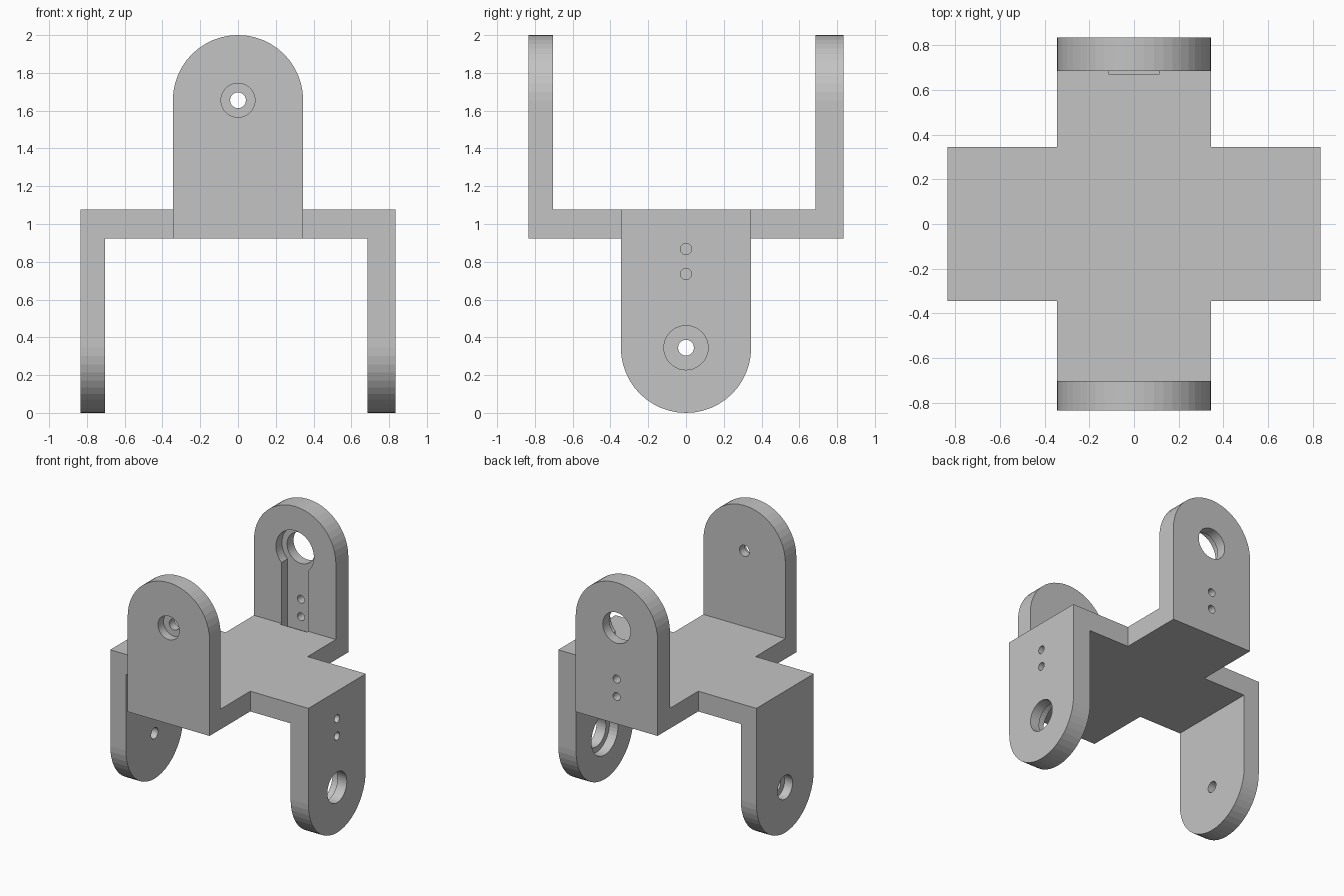
import bpy, bmesh
from math import pi, sin, cos, sqrt
from mathutils import Matrix, Vector

cube = bpy.data.objects.get("Cube")
if cube:
    bpy.data.objects.remove(cube, do_unlink=True)

HALF = 0.345                  # half width of every arm, and its end radius
REACH = 0.835                 # outer face of the arms
FLOOR, TOP = 0.924, 1.078     # plate
PIVOT = 1.655                 # height of the upper pivot axis

# Half turn about the diagonal x = y, z = 1: carries the upper yoke to the lower one
FLIP = (Matrix.Translation((0, 0, 1))
        @ Matrix.Rotation(pi, 4, Vector((1, 1, 0)) / sqrt(2))
        @ Matrix.Translation((0, 0, -1)))


def prism(name, outline, y0, y1, matrix=Matrix()):
    """Extrude an (x, z) outline from y0 to y1."""
    bm = bmesh.new()
    face = bm.faces.new([bm.verts.new((x, y0, z)) for x, z in outline])
    ext = bmesh.ops.extrude_face_region(bm, geom=[face])["geom"]
    verts = [v for v in ext if isinstance(v, bmesh.types.BMVert)]
    bmesh.ops.translate(bm, verts=verts, vec=(0, y1 - y0, 0))
    bm.transform(matrix)
    bmesh.ops.recalc_face_normals(bm, faces=bm.faces[:])
    mesh = bpy.data.meshes.new(name)
    bm.to_mesh(mesh)
    bm.free()
    obj = bpy.data.objects.new(name, mesh)
    bpy.context.collection.objects.link(obj)
    return obj


def rect(half, z0, z1):
    return [(-half, z0), (half, z0), (half, z1), (-half, z1)]


def arc(radius, z, sweep, steps):
    return [(radius * cos(sweep * i / steps), z + radius * sin(sweep * i / steps))
            for i in range(steps + 1)]


def circle(radius, z, steps=40):
    return arc(radius, z, 2 * pi, steps)[:-1]


def combine(target, tool, operation):
    """Apply a boolean and discard the tool."""
    tool.hide_render = True
    mod = target.modifiers.new(operation, "BOOLEAN")
    mod.operation, mod.solver, mod.object = operation, "EXACT", tool
    bpy.context.view_layer.objects.active = target
    bpy.ops.object.modifier_apply(modifier=mod.name)
    bpy.data.objects.remove(tool, do_unlink=True)


# Central cross plate with two upper and two lower round-ended arms
bracket = prism("cross_bracket", rect(HALF, FLOOR, TOP), -REACH, REACH)
combine(bracket, prism("cross_bar", rect(REACH, FLOOR, TOP), -HALF, HALF), "UNION")
arm = [(-HALF, FLOOR), (HALF, FLOOR)] + arc(HALF, PIVOT, pi, 24)
lower_arm = [(-HALF, 2 - TOP), (HALF, 2 - TOP)] + arc(HALF, PIVOT, pi, 24)
for outline, matrix in ((arm, Matrix()), (lower_arm, FLIP)):
    combine(bracket, prism("plain_arm", outline, -REACH, -0.703, matrix), "UNION")
    combine(bracket, prism("slotted_arm", outline, 0.685, REACH, matrix), "UNION")

# Cuts: pivot hole with outer counterbore, horn seat with slot, and screw holes
cuts = [
    ("pivot_hole", circle(0.042, PIVOT, 24), -0.9, -0.6),
    ("pivot_counterbore", circle(0.09, PIVOT), -0.9, -0.768),
    ("horn_hole", circle(0.117, PIVOT), 0.6, 0.9),
    ("horn_seat", circle(0.16, PIVOT), 0.67, 0.757),
    ("horn_slot", rect(0.113, 1.03, PIVOT), 0.67, 0.757),
    ("upper_screw_hole", circle(0.03, 1.265, 20), 0.72, 0.9),
    ("lower_screw_hole", circle(0.03, 1.132, 20), 0.72, 0.9),
]
for matrix in (Matrix(), FLIP):
    for name, outline, y0, y1 in cuts:
        combine(bracket, prism(name, outline, y0, y1, matrix), "DIFFERENCE")

# Single grey material, flat shading
grey = bpy.data.materials.new("plain_grey")
grey.use_nodes = True
grey.diffuse_color = (0.55, 0.55, 0.55, 1)
grey.node_tree.nodes["Principled BSDF"].inputs["Base Color"].default_value = grey.diffuse_color
bracket.data.materials.clear()
bracket.data.materials.append(grey)
for poly in bracket.data.polygons:
    poly.material_index = 0
    poly.use_smooth = False
